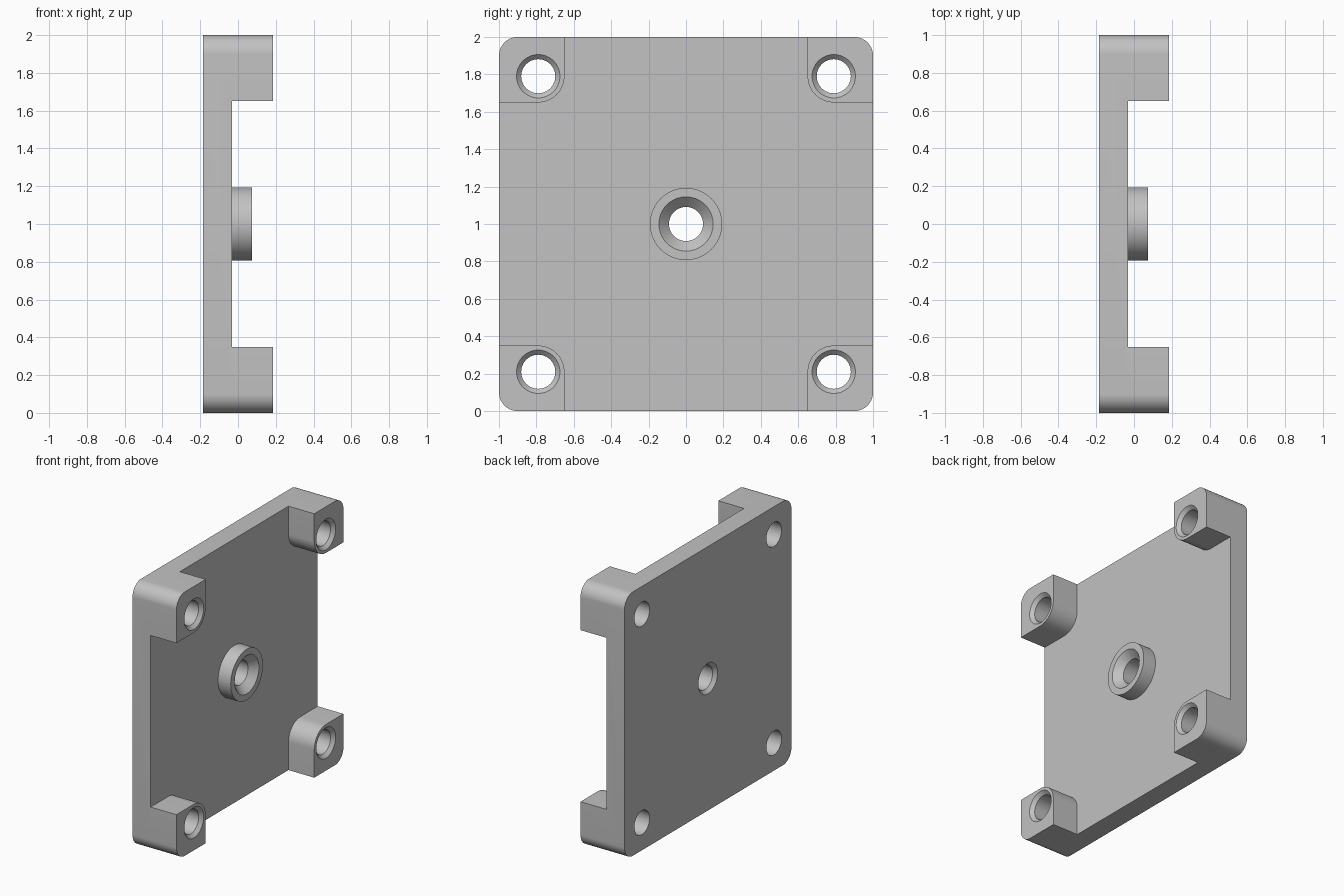
import bpy, bmesh
from math import sin, cos, pi, radians

cube = bpy.data.objects.get("Cube")
if cube:
    bpy.data.objects.remove(cube, do_unlink=True)

# Main dimensions
BACK, FACE, BOSS_TOP, PAD_TOP = -0.184, -0.032, 0.074, 0.184
HOLE_AT, HOLE_R = 0.79, 0.091
PAD_IN, PAD_R, CORNER_R = 0.65, 0.14, 0.1
MID = 1.0

grey = bpy.data.materials.new("light_grey")
grey.use_nodes = True
grey.diffuse_color = (0.54, 0.54, 0.54, 1)
grey.node_tree.nodes["Principled BSDF"].inputs["Base Color"].default_value = (0.54, 0.54, 0.54, 1)


def arc(cy, cz, r, start, sweep=90, steps=14):
    """Points of an arc in the y-z plane, angles in degrees."""
    return [(cy + r * cos(radians(start + sweep * i / steps)),
             cz + r * sin(radians(start + sweep * i / steps))) for i in range(steps + 1)]


def loft(name, sections):
    """Closed solid through equal outlines, given as (x, outline) pairs."""
    bm = bmesh.new()
    rings = [[bm.verts.new((x, y, z + MID)) for y, z in pts] for x, pts in sections]
    n = len(rings[0])
    for a, b in zip(rings, rings[1:]):
        for i in range(n):
            j = (i + 1) % n
            bm.faces.new((a[i], a[j], b[j], b[i]))
    bm.faces.new(rings[0])
    bm.faces.new(rings[-1])
    bmesh.ops.recalc_face_normals(bm, faces=bm.faces)
    mesh = bpy.data.meshes.new(name)
    bm.to_mesh(mesh)
    bm.free()
    mesh.materials.append(grey)
    obj = bpy.data.objects.new(name, mesh)
    bpy.context.collection.objects.link(obj)
    return obj


def turned(name, cy, cz, profile):
    """Round solid along x from (x, radius) pairs."""
    return loft(name, [(x, arc(cy, cz, r, 0, 360, 64)[:-1]) for x, r in profile])


def combine(target, tool, operation):
    """Apply a boolean and remove the tool."""
    mod = target.modifiers.new(operation, 'BOOLEAN')
    mod.operation, mod.object, mod.solver = operation, tool, 'EXACT'
    bpy.context.view_layer.objects.active = target
    bpy.ops.object.modifier_apply(modifier=mod.name)
    bpy.data.objects.remove(tool, do_unlink=True)


# Square plate with rounded corners
c = 1 - CORNER_R
outline = arc(c, c, CORNER_R, 0) + arc(-c, c, CORNER_R, 90) + arc(-c, -c, CORNER_R, 180) + arc(c, -c, CORNER_R, 270)
plate = loft("mounting_plate", [(BACK, outline), (FACE, outline)])

# Corner pads, rounded on the outer corner and around the hole
pad_c = PAD_IN + PAD_R
pad = arc(c, c, CORNER_R, 0) + [(PAD_IN, 1)] + arc(pad_c, pad_c, PAD_R, 180) + [(1, PAD_IN)]
corners = [(sy, sz) for sy in (-1, 1) for sz in (-1, 1)]
for sy, sz in corners:
    shape = [(y * sy, z * sz) for y, z in pad]
    combine(plate, loft("corner_pad", [(FACE, shape), (PAD_TOP, shape)]), 'UNION')

# Central boss
combine(plate, turned("boss", 0, 0, [(FACE - 0.05, 0.193), (BOSS_TOP, 0.193)]), 'UNION')

# Corner holes with a chamfered mouth
e = 0.02
for sy, sz in corners:
    combine(plate, turned("hole_cutter", sy * HOLE_AT, sz * HOLE_AT,
                          [(BACK - e, HOLE_R), (PAD_TOP - 0.025, HOLE_R),
                           (PAD_TOP, 0.116), (PAD_TOP + e, 0.136)]), 'DIFFERENCE')

# Central hole, countersunk in the boss and chamfered at the back
combine(plate, turned("centre_cutter", 0, 0,
                      [(BACK - e, 0.136), (BACK, 0.116), (BACK + 0.025, HOLE_R),
                       (BOSS_TOP - 0.054, HOLE_R), (BOSS_TOP, 0.145),
                       (BOSS_TOP + e, 0.165)]), 'DIFFERENCE')

bpy.ops.object.select_all(action='DESELECT')
plate.select_set(True)
bpy.context.view_layer.objects.active = plate
bpy.ops.object.shade_smooth_by_angle(angle=radians(30))
